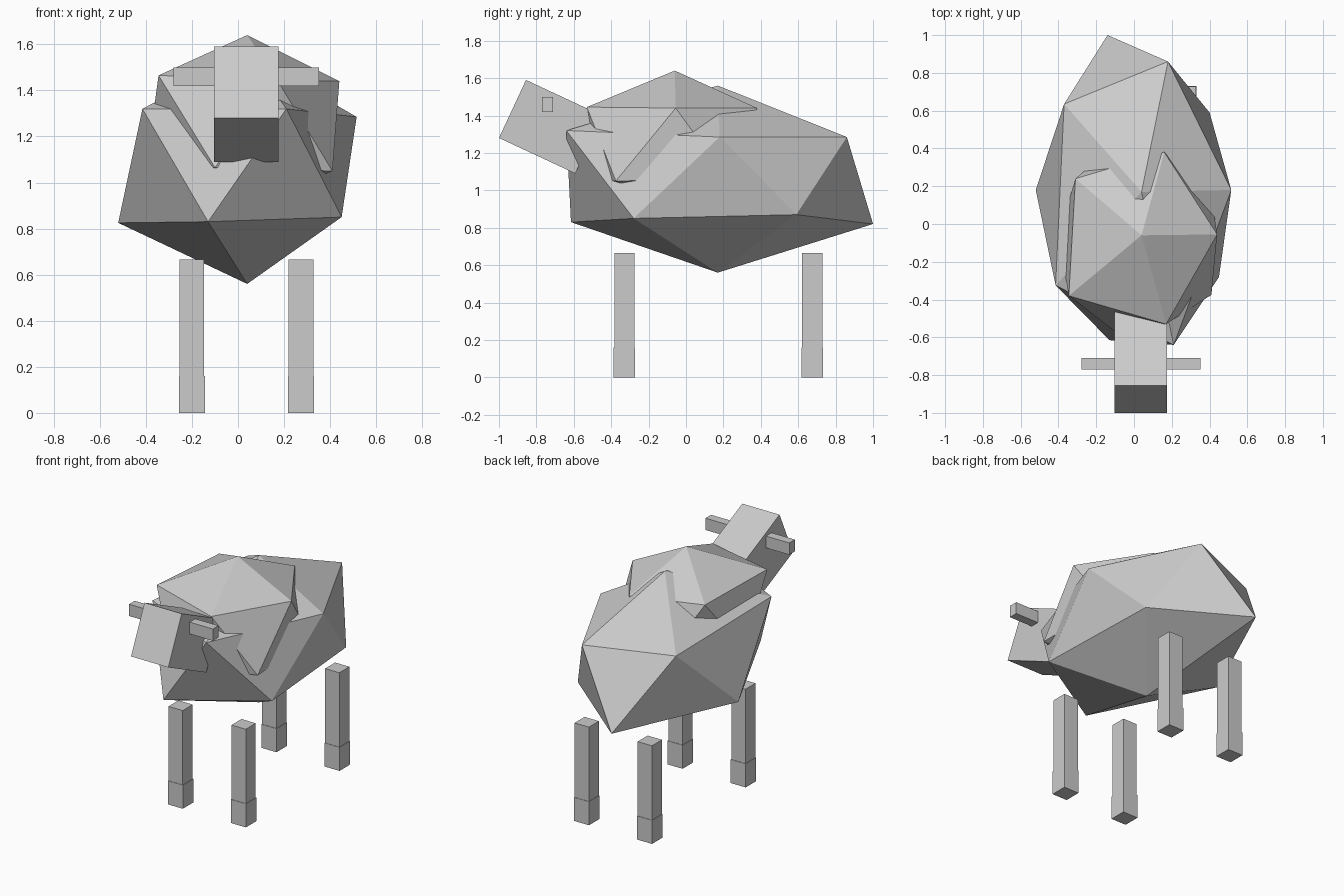
import bpy, bmesh, math
from mathutils import Matrix

if "Cube" in bpy.data.objects:
    bpy.data.objects.remove(bpy.data.objects["Cube"])

grey = bpy.data.materials.new("light grey")
grey.diffuse_color = (0.6, 0.6, 0.6, 1)
grey.use_nodes = True
grey.node_tree.nodes["Principled BSDF"].inputs["Base Color"].default_value = grey.diffuse_color


def finish(name, bm):
    bmesh.ops.recalc_face_normals(bm, faces=bm.faces)
    me = bpy.data.meshes.new(name)
    bm.to_mesh(me)
    bm.free()
    me.materials.append(grey)
    ob = bpy.data.objects.new(name, me)
    bpy.context.collection.objects.link(ob)
    return ob


def box(name, centre, size, tilt=0):
    bm = bmesh.new()
    m = (Matrix.Translation(centre) @ Matrix.Rotation(tilt, 4, 'X')
         @ Matrix.Diagonal((*size, 1)))
    bmesh.ops.create_cube(bm, size=1, matrix=m)
    return finish(name, bm)


def wool_lump(name, points):
    """Uneven twenty-sided lump: pole, lower ring, upper ring, pole."""
    bm = bmesh.new()
    for p in points:
        bm.verts.new(p)
    bmesh.ops.convex_hull(bm, input=bm.verts[:])
    return finish(name, bm)


# Main body
wool_lump("body", [
    (0.04, 0.17, 0.56),
    (0.45, -0.28, 0.85), (-0.13, -0.615, 0.83), (-0.52, 0.18, 0.825),
    (-0.14, 1.0, 0.82), (0.40, 0.59, 0.87),
    (0.21, -0.64, 1.32), (-0.415, -0.325, 1.32), (-0.37, 0.635, 1.27),
    (0.18, 0.86, 1.285), (0.515, 0.18, 1.285),
    (0.04, 0.17, 1.56)])

# Shoulder wool, sunk into the front of the body
wool_lump("shoulder_wool", [
    (0.04, -0.06, 0.90),
    (0.41, -0.375, 1.05), (-0.10, -0.57, 1.065), (-0.40, -0.06, 1.06),
    (-0.10, 0.42, 1.06), (0.40, 0.22, 1.06),
    (0.17, -0.53, 1.445), (-0.345, -0.38, 1.465), (-0.31, 0.24, 1.45),
    (0.16, 0.38, 1.44), (0.44, -0.055, 1.44),
    (0.04, -0.06, 1.64)])

# Head, tipped so the muzzle points up and forward
tilt = math.radians(-25)
c, s = math.cos(tilt), math.sin(tilt)
depth, height = 0.45, 0.342
box("head", (0.036, -1.0 + depth / 2 * c - height / 2 * s,
             1.28 + depth / 2 * s + height / 2 * c),
    (0.28, depth, height), tilt)

# Ears
for side, name in ((-1, "left_ear"), (1, "right_ear")):
    box(name, (0.036 + side * 0.215, -0.74, 1.46), (0.2, 0.06, 0.08))

# Legs and hooves
for y, end in ((-0.33, "front"), (0.675, "back")):
    for side, lr in ((-1, "left"), (1, "right")):
        x = 0.0365 + side * 0.237
        box(f"{end}_{lr}_leg", (x, y, 0.41), (0.107, 0.107, 0.51))
        box(f"{end}_{lr}_hoof", (x, y, 0.08), (0.113, 0.113, 0.16))
